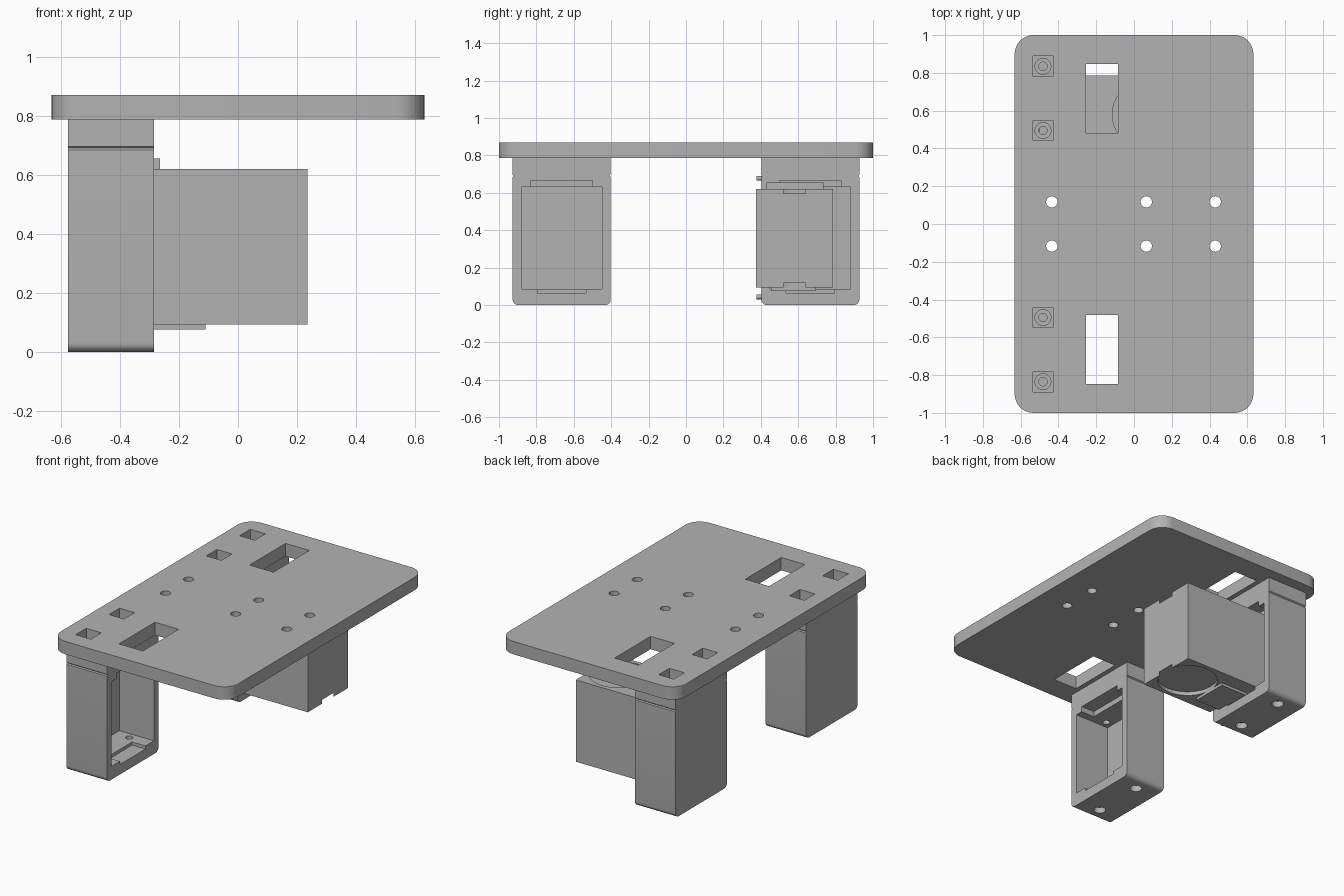
import bpy, bmesh, math
from mathutils import Matrix, Vector

cube = bpy.data.objects.get("Cube")
if cube:
    bpy.data.objects.remove(cube, do_unlink=True)

grey = bpy.data.materials.new("plain grey")
grey.use_nodes = True
colour = (0.45, 0.45, 0.45, 1)
grey.diffuse_color = colour
grey.node_tree.nodes["Principled BSDF"].inputs["Base Color"].default_value = colour


def finish(name, bm):
    bmesh.ops.recalc_face_normals(bm, faces=bm.faces)
    mesh = bpy.data.meshes.new(name)
    bm.to_mesh(mesh)
    bm.free()
    mesh.materials.append(grey)
    obj = bpy.data.objects.new(name, mesh)
    bpy.context.collection.objects.link(obj)
    return obj


def prism(name, points, step):
    """Extrude a closed outline of 3D points by a vector."""
    bm = bmesh.new()
    face = bm.faces.new([bm.verts.new(p) for p in points])
    new = bmesh.ops.extrude_face_region(bm, geom=[face])["geom"]
    verts = [v for v in new if isinstance(v, bmesh.types.BMVert)]
    bmesh.ops.translate(bm, verts=verts, vec=Vector(step))
    return finish(name, bm)


def box(name, x, y, z):
    pts = [(x[0], y[0], z[0]), (x[1], y[0], z[0]), (x[1], y[1], z[0]), (x[0], y[1], z[0])]
    return prism(name, pts, (0, 0, z[1] - z[0]))


def cylinder(name, x, y, z, radius, depth, axis="Z"):
    bm = bmesh.new()
    turn = Matrix.Rotation(math.pi / 2, 4, "X") if axis == "Y" else Matrix()
    bmesh.ops.create_cone(bm, cap_ends=True, segments=40, radius1=radius, radius2=radius,
                          depth=depth, matrix=Matrix.Translation((x, y, z)) @ turn)
    return finish(name, bm)


def arc(cx, cy, r, start, steps=8):
    """Quarter turn used for rounded corners."""
    return [(cx + r * math.cos(start + i * math.pi / 2 / steps),
             cy + r * math.sin(start + i * math.pi / 2 / steps)) for i in range(steps + 1)]


def activate(obj):
    bpy.ops.object.select_all(action="DESELECT")
    bpy.context.view_layer.objects.active = obj
    obj.select_set(True)


def cut(obj, cutter):
    mod = obj.modifiers.new("cut", "BOOLEAN")
    mod.operation = "DIFFERENCE"
    mod.solver = "EXACT"
    mod.object = cutter
    activate(obj)
    bpy.ops.object.modifier_apply(modifier=mod.name)
    bpy.data.objects.remove(cutter, do_unlink=True)


def smooth(obj):
    activate(obj)
    bpy.ops.object.shade_smooth_by_angle(angle=math.radians(30))


PLATE_LOW, PLATE_TOP = 0.787, 0.87
BACK, OPEN = -0.575, -0.285      # frame extent in x
CENTRE = 0.665                   # frame offset in y
SCREWS = (-0.17, 0.17)           # screw offsets from a frame's centre

# Mounting plate with rounded corners
r, hx, hy = 0.1, 0.632, 1.0
outline = []
for k, (sx, sy) in enumerate([(1, 1), (-1, 1), (-1, -1), (1, -1)]):
    outline += arc(sx * (hx - r), sy * (hy - r), r, k * math.pi / 2)
plate = prism("mounting_plate", [(x, y, PLATE_LOW) for x, y in outline],
              (0, 0, PLATE_TOP - PLATE_LOW))
for s in (-1, 1):
    cy = s * CENTRE
    # Cable slot, nut pockets and fixing holes
    cut(plate, box("slot_cutter", (-0.255, -0.085), (cy - 0.183, cy + 0.183), (0.7, 1)))
    for d in SCREWS:
        cut(plate, box("pocket_cutter", (-0.535, -0.428),
                       (cy + d - 0.054, cy + d + 0.054), (0.7, 1)))
    for x in (-0.435, 0.065, 0.43):
        cut(plate, cylinder("hole_cutter", x, s * 0.117, 0.83, 0.03, 0.4))
smooth(plate)


# Two hanging frames, each with a stepped pocket open to one side
def build_frame(name, cy):
    w, rad, g = 0.262, 0.03, 0.006
    half = arc(w - rad, rad, rad, -math.pi / 2, 6)
    half += [(w, 0.69 - g), (w - g, 0.69), (w, 0.69 + g), (w, PLATE_LOW)]
    profile = half + [(-y, z) for y, z in reversed(half)]
    frame = prism(name, [(BACK, cy + y, z) for y, z in profile], (OPEN - BACK, 0, 0))
    cut(frame, box("pocket_cutter", (-0.53, 0), (cy - 0.215, cy + 0.215), (0.085, 0.63)))
    cut(frame, box("upper_step_cutter", (-0.38, 0), (cy - 0.165, cy + 0.165), (0.5, 0.665)))
    cut(frame, box("lower_step_cutter", (-0.38, 0), (cy - 0.13, cy + 0.13), (0.065, 0.2)))
    for d in SCREWS:
        y = cy + d
        # Upper screw holes with a wider seat
        cut(frame, cylinder("seat_cutter", -0.482, y, 0.8, 0.042, 0.12))
        cut(frame, cylinder("screw_cutter", -0.482, y, 0.7, 0.022, 0.3))
        # Lower screw holes with a wider seat
        cut(frame, cylinder("seat_cutter", -0.43, y, 0, 0.036, 0.08))
        cut(frame, cylinder("screw_cutter", -0.43, y, 0.05, 0.022, 0.2))
    smooth(frame)


build_frame("front_frame", -CENTRE)
build_frame("rear_frame", CENTRE)

# Device body held in the rear frame, with round recesses above and below
body = box("device_body", (OPEN, 0.235), (0.375, 0.787), (0.093, 0.62))
for z in (0.62, 0.093):
    cut(body, cylinder("recess_cutter", 0.065, 0.58, z, 0.18, 0.05))
smooth(body)
box("device_inner_end", (-0.5, OPEN), (0.455, 0.787), (0.093, 0.62))
box("device_top_tab", (-0.37, -0.265), (0.43, 0.735), (0.61, 0.655))
box("device_bottom_tab", (-0.37, -0.11), (0.455, 0.693), (0.075, 0.1))

# Small pins on the inner side of the rear frame
for name, z in (("upper_pin", 0.677), ("lower_pin", 0.043)):
    smooth(cylinder(name, -0.375, 0.4, z, 0.0125, 0.045, "Y"))
